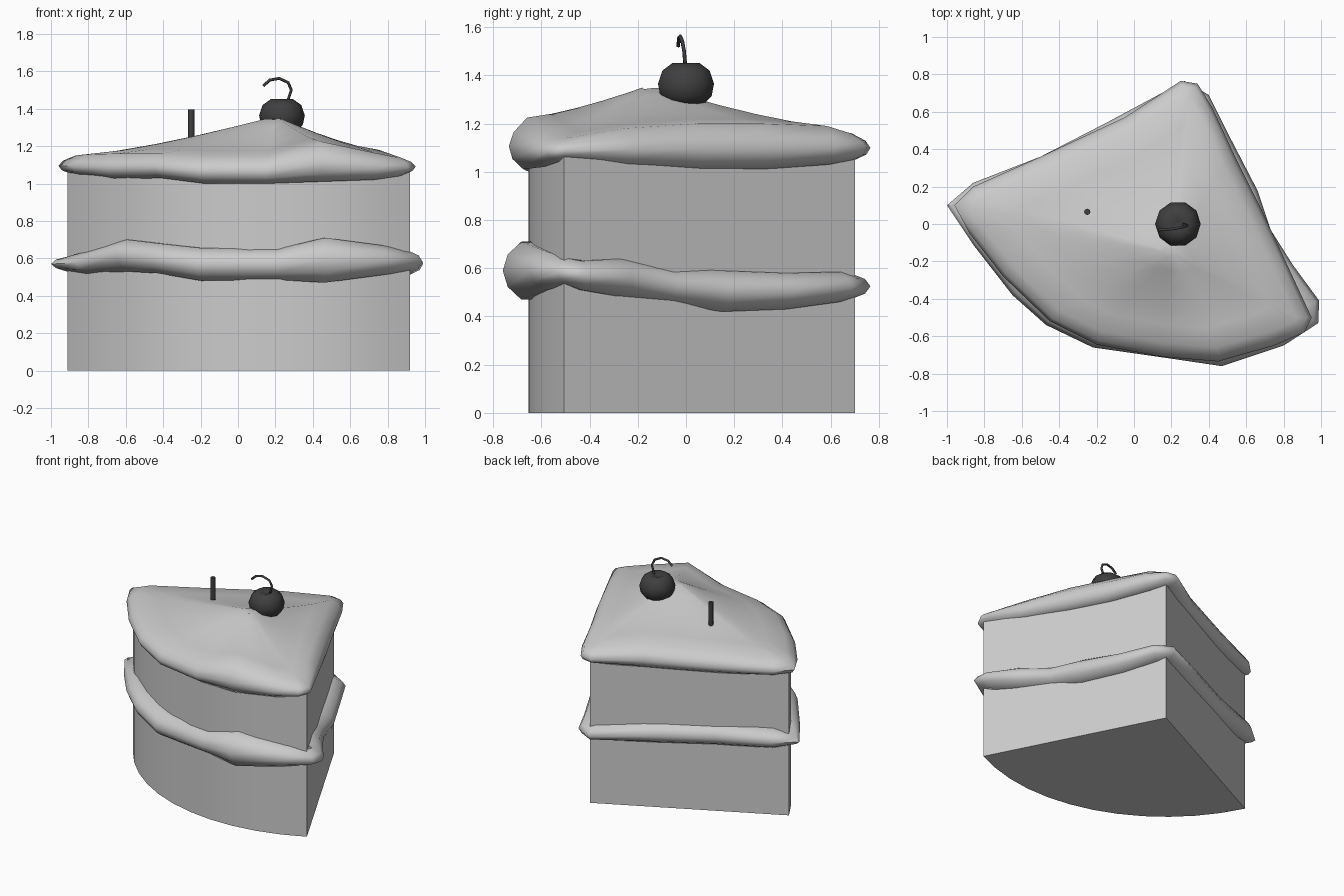
import bpy, bmesh, math
from mathutils import Vector

if "Cube" in bpy.data.objects:
    bpy.data.objects.remove(bpy.data.objects["Cube"])


def finish(name, bm, angle=40, mat=None):
    bmesh.ops.remove_doubles(bm, verts=bm.verts, dist=0.0001)
    bmesh.ops.recalc_face_normals(bm, faces=bm.faces)
    me = bpy.data.meshes.new(name)
    bm.to_mesh(me)
    bm.free()
    ob = bpy.data.objects.new(name, me)
    bpy.context.collection.objects.link(ob)
    bpy.ops.object.select_all(action='DESELECT')
    ob.select_set(True)
    bpy.context.view_layer.objects.active = ob
    bpy.ops.object.shade_smooth_by_angle(angle=math.radians(angle))
    if mat:
        me.materials.append(mat)
    return ob


def loft(rings):
    """Skin a stack of closed rings and cap both ends."""
    bm = bmesh.new()
    loops = [[bm.verts.new(p) for p in r] for r in rings]
    n = len(loops[0])
    for a, b in zip(loops, loops[1:]):
        for i in range(n):
            j = (i + 1) % n
            bm.faces.new((a[i], a[j], b[j], b[i]))
    bm.faces.new(loops[0][::-1])
    bm.faces.new(loops[-1])
    return bm


def inset_ring(outline, d, t):
    """Outline (x, y, zlow, zhigh) moved inward by d, at height fraction t."""
    out, n = [], len(outline)
    for i, (x, y, lo, hi) in enumerate(outline):
        p = Vector((x, y))
        e1 = (p - Vector(outline[i - 1][:2])).normalized()
        e2 = (Vector(outline[(i + 1) % n][:2]) - p).normalized()
        n1, n2 = Vector((-e1.y, e1.x)), Vector((-e2.y, e2.x))
        m = (n1 + n2).normalized()
        q = p + m * d / max(0.65, m.dot(n1))
        out.append(Vector((q.x, q.y, lo + (hi - lo) * t)))
    return out


dark = bpy.data.materials.new("dark")
dark.diffuse_color = (0.05, 0.05, 0.05, 1)
dark.use_nodes = True
dark.node_tree.nodes["Principled BSDF"].inputs["Base Color"].default_value = dark.diffuse_color

# cake wedge: quarter disc with its tip at the back
tip, radius, seg = Vector((0.30, 0.70)), 1.355, 12
foot = [tip] + [tip + radius * Vector((math.cos(a), math.sin(a))) for a in
                (math.radians(206.5 + 90.7 * i / seg) for i in range(seg + 1))]
finish("cake", loft([[(p.x, p.y, z) for p in foot] for z in (0, 1.1)]))

# cream filling squeezed out between the layers
filling = [
    (-1.0, .10, .53, .61), (-.86, -.11, .51, .64), (-.65, -.38, .53, .70),
    (-.47, -.54, .52, .68), (-.22, -.66, .48, .655), (.20, -.72, .485, .65),
    (.47, -.76, .47, .71), (.80, -.65, .51, .67), (.985, -.53, .53, .64),
    (.99, -.41, .51, .63), (.85, -.22, .48, .64), (.73, -.03, .45, .60),
    (.66, .18, .42, .59), (.52, .45, .43, .58), (.40, .69, .46, .585),
    (.27, .765, .47, .58), (-.15, .54, .47, .63), (-.50, .36, .48, .64),
    (-.86, .22, .50, .64)]
section = [(.2, 0), (.075, 0), (.02, .22), (0, .5), (.02, .78), (.075, 1), (.2, 1)]
finish("cream_filling", loft([inset_ring(filling, d, t) for d, t in section]), 60)

# cream topping: draped rim rising to a soft peak
topping = [
    (-.96, .10, 1.05, 1.15), (-.88, -.05, 1.04, 1.155), (-.70, -.28, 1.02, 1.16),
    (-.45, -.52, 1.03, 1.16), (-.20, -.645, 1.0, 1.15), (.15, -.71, 1.0, 1.15),
    (.45, -.735, 1.01, 1.225), (.75, -.65, 1.02, 1.165), (.91, -.58, 1.04, 1.14),
    (.95, -.50, 1.05, 1.14), (.82, -.22, 1.02, 1.18), (.68, .08, 1.01, 1.20),
    (.55, .34, 1.01, 1.20), (.42, .62, 1.03, 1.19), (.34, .75, 1.05, 1.16),
    (.25, .765, 1.05, 1.16), (-.05, .57, 1.02, 1.19), (-.50, .36, 1.02, 1.17),
    (-.86, .20, 1.04, 1.155)]
section = [(.2, .2), (.06, 0), (.015, .2), (0, .45), (.02, .72), (.075, 1)]
rings = [inset_ring(topping, d, t) for d, t in section]
rim, peak = rings[-1], Vector((.2, -.15, 1.36))
for s in (.8, .6, .4, .2, .06):
    ring = []
    for p in rim:
        q = peak.lerp(p, s)
        q.z = p.z + (peak.z - p.z) * (1 - s) ** 1.35
        ring.append(q)
    rings.append(ring)
finish("cream_topping", loft(rings), 60)

# cherry: ten-sided lathe with a dimpled top
profile = [(.03, 1.267), (.075, 1.277), (.112, 1.315), (.122, 1.365),
           (.103, 1.42), (.058, 1.452), (.015, 1.435)]
finish("cherry", loft([[(.235 + r * math.cos(i * math.tau / 10),
                         r * math.sin(i * math.tau / 10), z)
                        for i in range(10)] for r, z in profile]), 60, dark)

# cherry stem
curve = bpy.data.curves.new("cherry_stem", 'CURVE')
curve.dimensions = '3D'
curve.bevel_depth, curve.bevel_resolution, curve.use_fill_caps = .008, 1, True
path = [(.255, 0, 1.41), (.285, -.008, 1.50), (.268, -.015, 1.54),
        (.22, -.024, 1.562), (.17, -.03, 1.553), (.135, -.032, 1.522)]
sp = curve.splines.new('POLY')
sp.points.add(len(path) - 1)
for pt, co in zip(sp.points, path):
    pt.co = (*co, 1)
curve.materials.append(dark)
bpy.context.collection.objects.link(bpy.data.objects.new("cherry_stem", curve))

# small stick standing in the topping
finish("stick", loft([[(-.25 + .017 * math.cos(i * math.tau / 8),
                        .065 + .017 * math.sin(i * math.tau / 8), z)
                       for i in range(8)] for z in (1.19, 1.395)]), 50, dark)
